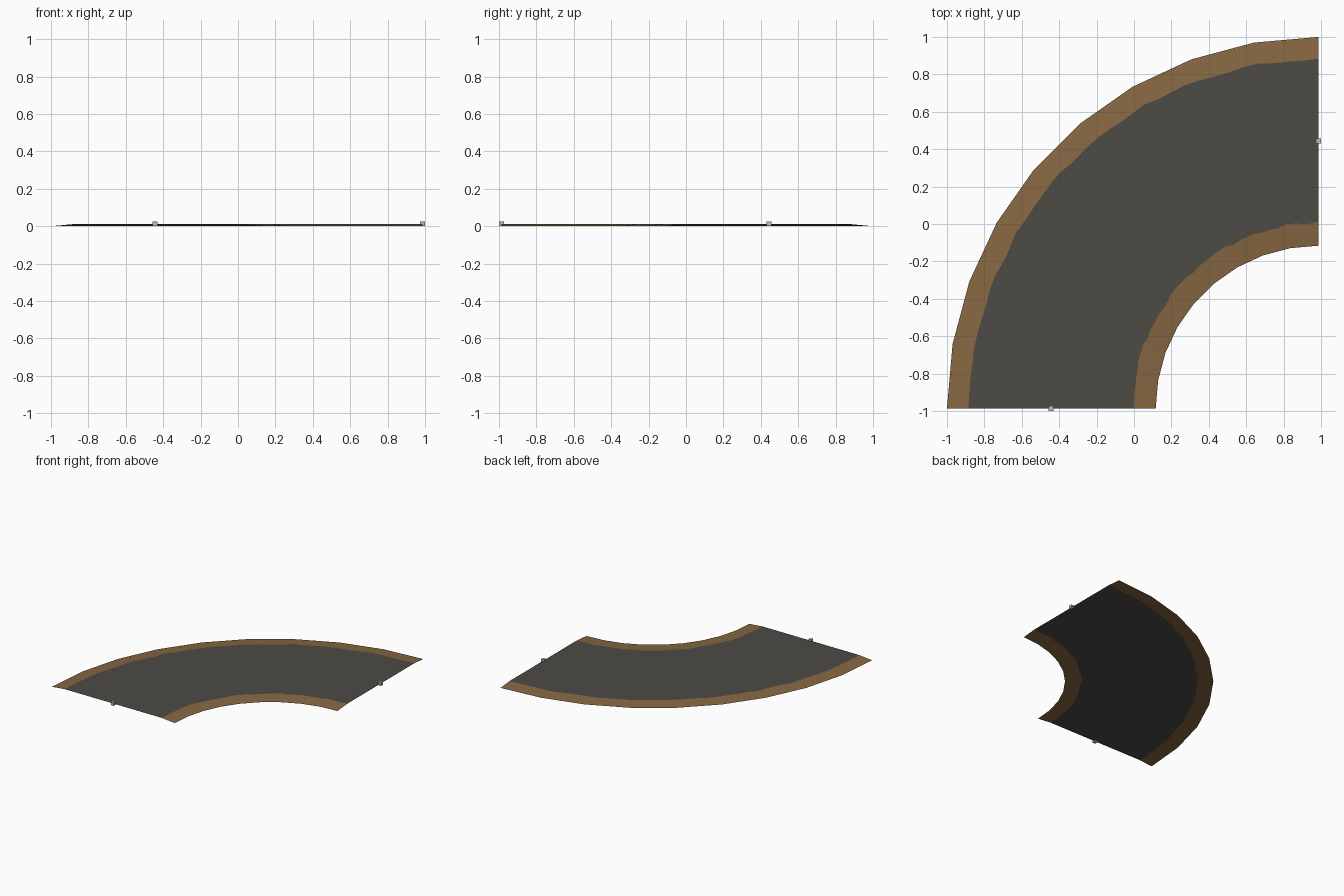
import bpy, bmesh, math, random

if "Cube" in bpy.data.objects:
    bpy.data.objects.remove(bpy.data.objects["Cube"])

random.seed(4)
C = 0.986                      # bend centre is (C, -C)
SEGS, SUB = 9, 4               # 10 degree facets, finer ragged road edge
R_IN, ROAD_IN, ROAD_OUT, R_OUT = 0.87, 0.994, 1.867, 1.986
Z_ROAD = 0.011


def material(name, rgb):
    m = bpy.data.materials.new(name)
    m.diffuse_color = (*rgb, 1)
    m.use_nodes = True
    m.node_tree.nodes["Principled BSDF"].inputs["Base Color"].default_value = m.diffuse_color
    return m


asphalt = material("asphalt grey", (0.075, 0.069, 0.060))
dirt = material("dirt brown", (0.242, 0.136, 0.054))
marker_grey = material("marker grey", (0.5, 0.5, 0.5))


def arc(radius, z, jitter=0.0):
    """Quarter arc of 10 degree chords, optionally roughened."""
    pts = []
    step = math.pi / 2 / SEGS
    for i in range(SEGS * SUB + 1):
        k, f = divmod(i, SUB)
        f /= SUB
        a, b = k * step, (k + 1) * step
        x = math.cos(a) * (1 - f) + math.cos(b) * f
        y = math.sin(a) * (1 - f) + math.sin(b) * f
        r = radius + random.uniform(-jitter, jitter)
        pts.append((C - r * x, -C + r * y, z))
    return pts


def strip(name, inner, outer, mat):
    """Single sheet facing up between two arcs."""
    n = len(inner)
    me = bpy.data.meshes.new(name)
    faces = [(i, n + i, n + i + 1, i + 1) for i in range(n - 1)]
    me.from_pydata(inner + outer, [], faces)
    bm = bmesh.new()
    bm.from_mesh(me)
    for f in bm.faces:
        f.normal_update()
        if f.normal.z < 0:
            f.normal_flip()
    bm.to_mesh(me)
    bm.free()
    me.materials.append(mat)
    ob = bpy.data.objects.new(name, me)
    bpy.context.collection.objects.link(ob)


# Road surface with ragged edges and sloping dirt shoulders
road_in = arc(ROAD_IN, Z_ROAD, 0.007)
road_out = arc(ROAD_OUT + 0.003, Z_ROAD, 0.006)
strip("road_surface", road_in, road_out, asphalt)
strip("inner_shoulder", arc(R_IN, 0.0), road_in, dirt)
strip("outer_shoulder", road_out, arc(R_OUT, 0.0), dirt)

# Small connection markers in the middle of both road ends
mid = 1.43
for name, x, y in (("south_marker", C - mid, -C), ("east_marker", C, mid - C)):
    bpy.ops.mesh.primitive_cube_add(size=0.026, location=(x, y, 0.013))
    ob = bpy.context.object
    ob.name = name
    ob.data.materials.append(marker_grey)
